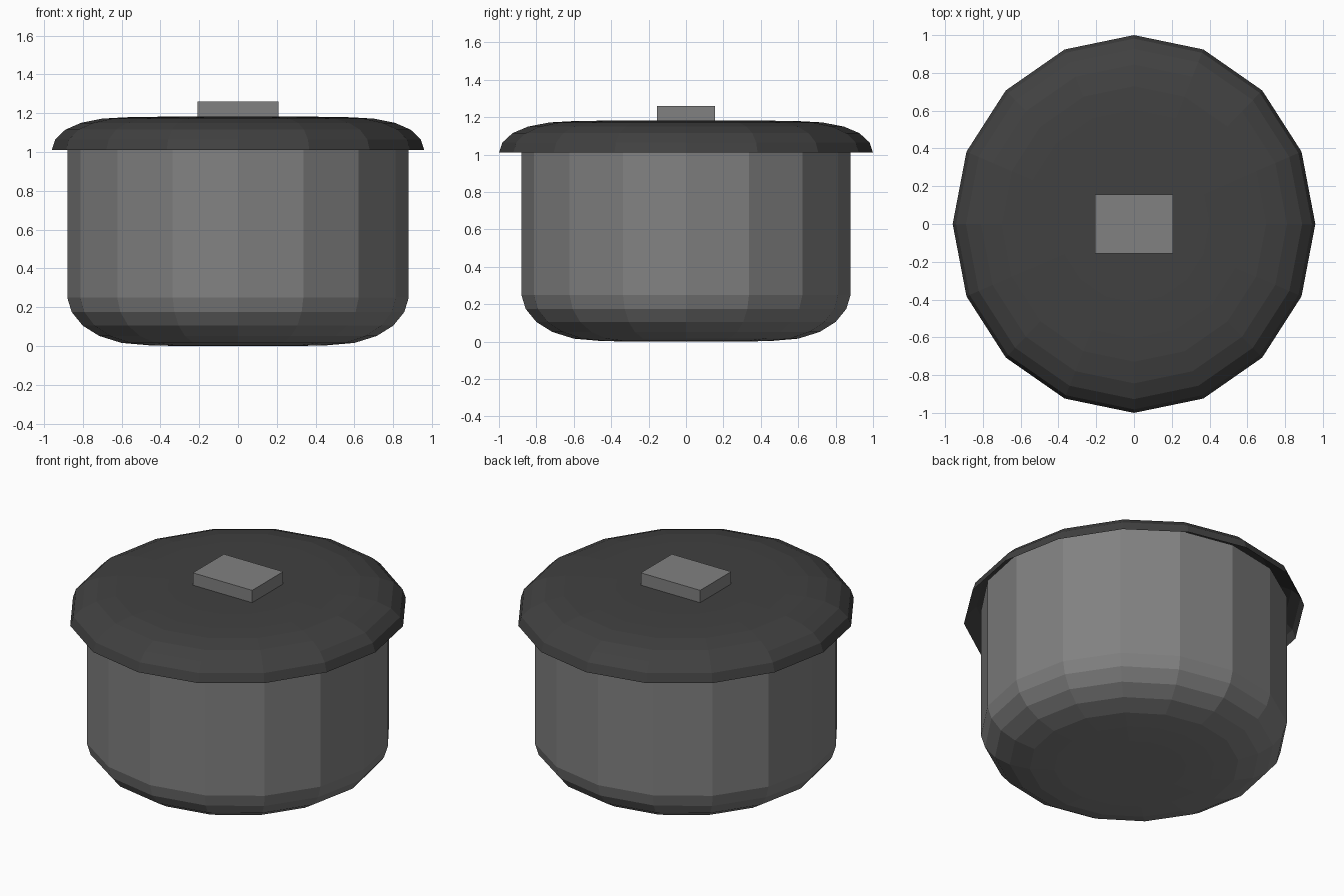
import bpy
import bmesh
from math import cos, sin, tau

SIDES = 16

cube = bpy.data.objects.get("Cube")
if cube:
    bpy.data.objects.remove(cube, do_unlink=True)


def make_material(name, value):
    mat = bpy.data.materials.new(name)
    colour = (value, value, value, 1.0)
    mat.use_nodes = True
    mat.diffuse_color = colour
    bsdf = next(n for n in mat.node_tree.nodes if n.type == "BSDF_PRINCIPLED")
    bsdf.inputs["Base Color"].default_value = colour
    return mat


def finish(name, bm, mat, outward=True):
    if outward:
        bmesh.ops.recalc_face_normals(bm, faces=bm.faces)
    mesh = bpy.data.meshes.new(name)
    bm.to_mesh(mesh)
    bm.free()
    mesh.materials.append(mat)
    obj = bpy.data.objects.new(name, mesh)
    bpy.context.collection.objects.link(obj)
    return obj


def lathe(name, profile, mat, cap_end, depth=1.0):
    """Spin (radius, height) points round z; cap the first or last ring."""
    bm = bmesh.new()
    rings = []
    for r, z in profile:
        rings.append([bm.verts.new((r * cos(tau * i / SIDES),
                                    r * depth * sin(tau * i / SIDES), z))
                      for i in range(SIDES)])
    for low, high in zip(rings, rings[1:]):
        for i in range(SIDES):
            j = (i + 1) % SIDES
            bm.faces.new((low[i], low[j], high[j], high[i]))
    if cap_end == "top":
        bm.faces.new(rings[-1])
    else:
        bm.faces.new(rings[0][::-1])
    return finish(name, bm, mat, outward=False)


grey = make_material("mid grey", 0.22)
charcoal = make_material("charcoal", 0.052)

# Pot: rounded base and straight wall running up under the lid
lathe("pot_body",
      [(0.30, 0.0), (0.46, 0.004), (0.60, 0.016), (0.715, 0.052),
       (0.80, 0.105), (0.857, 0.175), (0.88, 0.25), (0.88, 1.08)],
      grey, "bottom")

# Lid: open shell, slightly deeper than wide
lathe("lid",
      [(0.96, 1.01), (0.942, 1.065), (0.89, 1.115), (0.81, 1.15),
       (0.70, 1.172), (0.58, 1.179), (0.40, 1.182)],
      charcoal, "top", depth=1.0 / 0.96)

# Lid handle: plain block set into the lid
bm = bmesh.new()
bmesh.ops.create_cube(bm, size=1.0)
bmesh.ops.scale(bm, vec=(0.415, 0.31, 0.10), verts=bm.verts)
bmesh.ops.translate(bm, vec=(0.0, 0.0, 1.21), verts=bm.verts)
finish("lid_handle", bm, grey)
